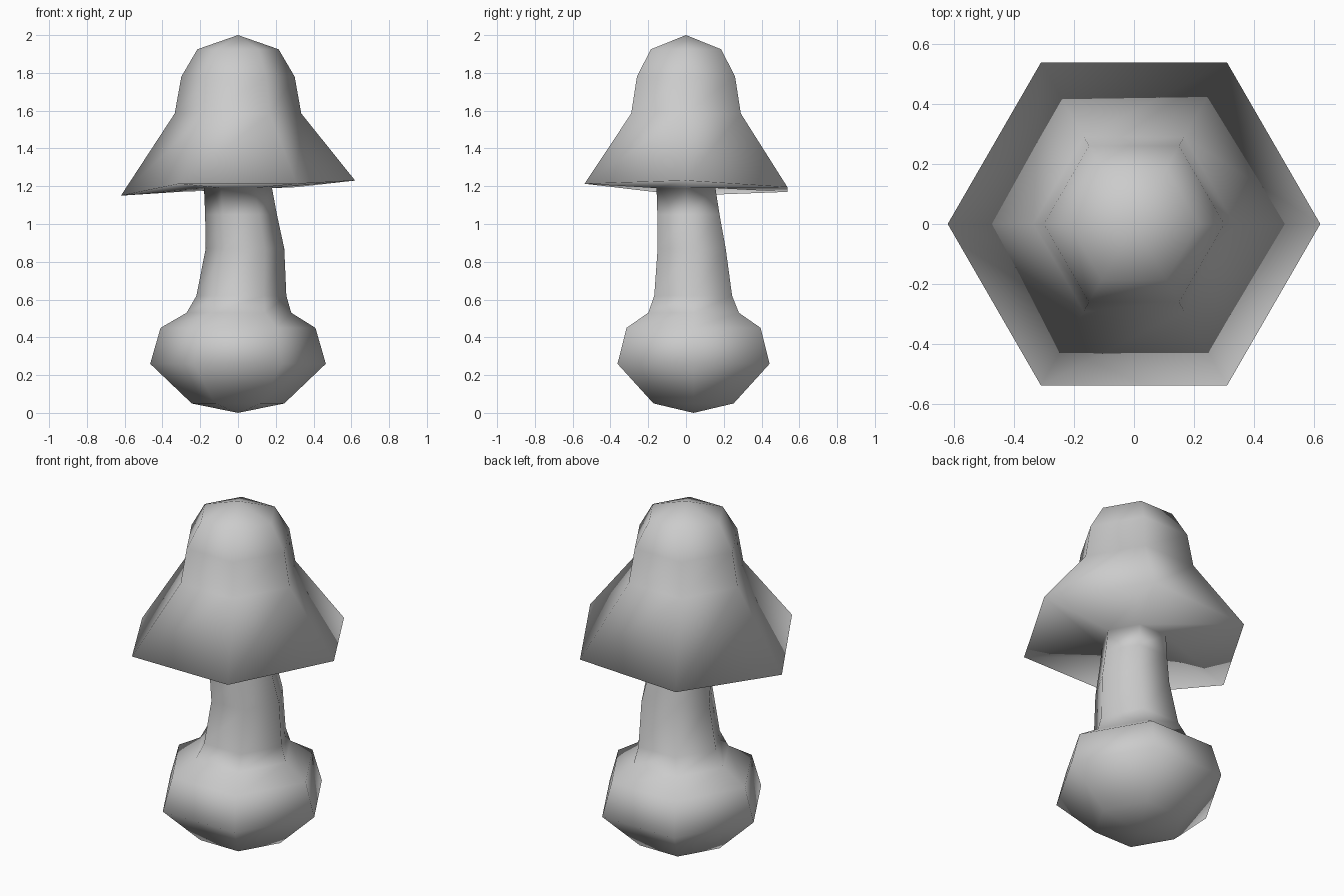
import bpy, bmesh
from math import cos, sin, pi

if "Cube" in bpy.data.objects:
    bpy.data.objects.remove(bpy.data.objects["Cube"])

SIDES = 6

# One continuous six-sided skin, bottom to top: (centre x, centre y, z, radius)
BULB = [(0, .04, .05, .245), (0, .04, .26, .465), (0, .04, .45, .41)]
STEM = [(.005, .04, .53, .277), (.018, .038, .62, .238), (.037, .03, .87, .208),
        (.016, .013, 1.05, .19), (0, 0, 1.19, .18)]
RIM = [(0, 0, 0, .62)]
CROWN = [(0, 0, 1.585, .335), (0, 0, 1.78, .30), (0, 0, 1.925, .215)]
# Uneven height of the cap's rim corners, anticlockwise from +x
RIM_Z = [1.23, 1.195, 1.17, 1.15, 1.213, 1.213]

bm = bmesh.new()


def ring(cx, cy, z, r, heights=None):
    return [bm.verts.new((cx + r * cos(2 * pi * i / SIDES),
                          cy + r * sin(2 * pi * i / SIDES),
                          heights[i] if heights else z)) for i in range(SIDES)]


rings = [ring(*p) for p in BULB + STEM]
rings.append(ring(*RIM[0], heights=RIM_Z))      # flared cap rim
rings += [ring(*p) for p in CROWN]

# Bridge neighbouring rings
for low, high in zip(rings, rings[1:]):
    for i in range(SIDES):
        j = (i + 1) % SIDES
        bm.faces.new((low[i], low[j], high[j], high[i]))

# Pointed bottom and top
base = bm.verts.new((0, .04, 0))
tip = bm.verts.new((0, 0, 2))
for i in range(SIDES):
    j = (i + 1) % SIDES
    bm.faces.new((rings[0][j], rings[0][i], base))
    bm.faces.new((rings[-1][i], rings[-1][j], tip))

bmesh.ops.recalc_face_normals(bm, faces=bm.faces)
for f in bm.faces:
    f.smooth = True

mesh = bpy.data.meshes.new("mushroom")
bm.to_mesh(mesh)
bm.free()
bpy.context.collection.objects.link(bpy.data.objects.new("mushroom", mesh))
